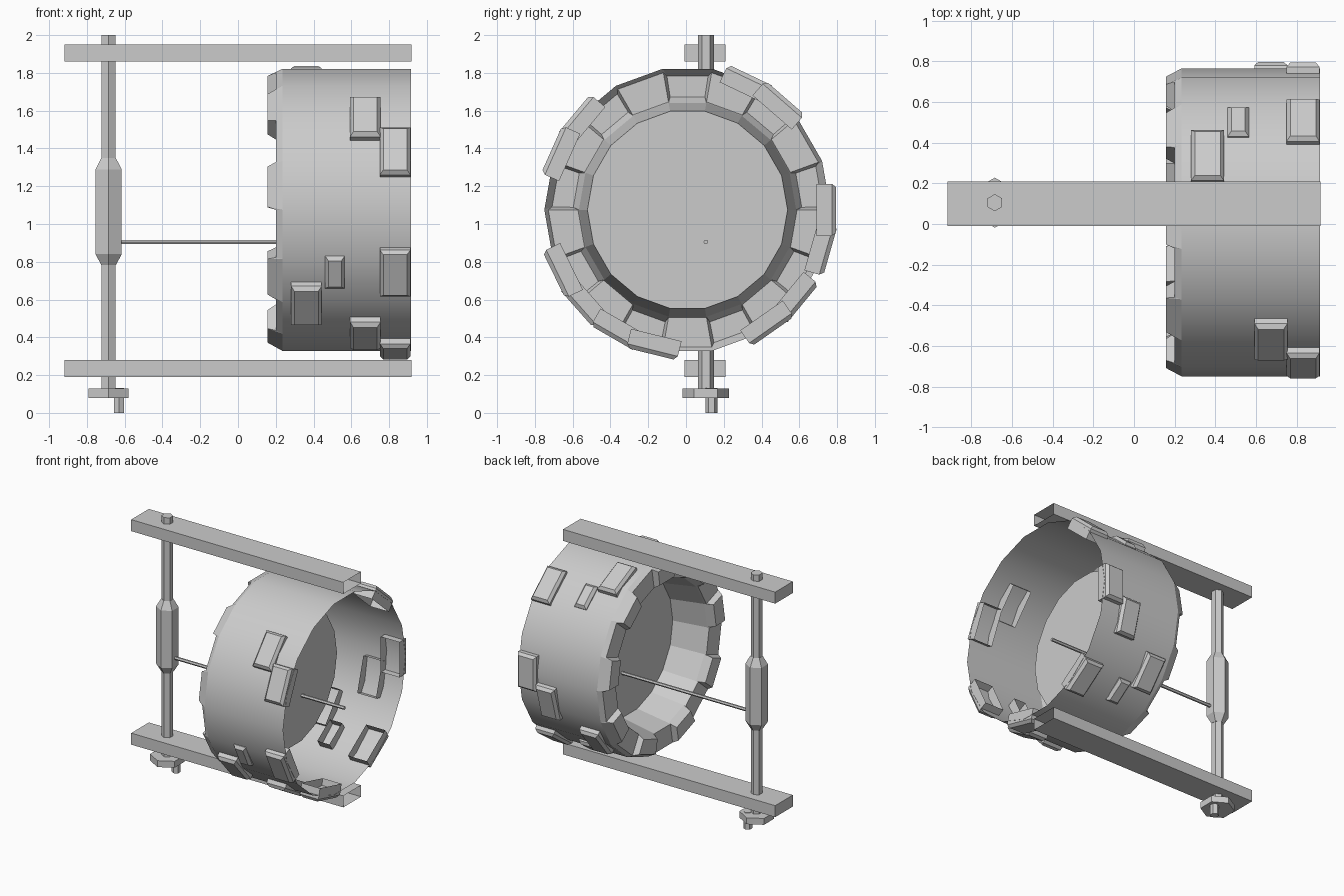
import bpy, bmesh, math
from mathutils import Matrix, Vector

cube = bpy.data.objects.get("Cube")
if cube:
    bpy.data.objects.remove(cube, do_unlink=True)

grey = bpy.data.materials.new("light_grey")
grey.use_nodes = True
grey.diffuse_color = (0.6, 0.6, 0.6, 1)
grey.node_tree.nodes["Principled BSDF"].inputs["Base Color"].default_value = (0.6, 0.6, 0.6, 1)

SIDES = 18
STEP = 2 * math.pi / SIDES
HUB_Y, HUB_Z = 0.008, 1.075
DRUM_R, DRUM_X0, DRUM_X1 = 0.758, 0.235, 0.915
POLE_X, POLE_Y = -0.685, 0.105


def finish(name, bm, smooth=False):
    bmesh.ops.remove_doubles(bm, verts=bm.verts, dist=0.0005)
    mesh = bpy.data.meshes.new(name)
    bm.to_mesh(mesh)
    bm.free()
    mesh.materials.append(grey)
    ob = bpy.data.objects.new(name, mesh)
    bpy.context.collection.objects.link(ob)
    if smooth:
        bpy.ops.object.select_all(action='DESELECT')
        bpy.context.view_layer.objects.active = ob
        ob.select_set(True)
        bpy.ops.object.shade_smooth_by_angle(angle=math.radians(30))
    return ob


def polar(x, r, a):
    """Point around the drum axis; angle runs from up towards the back."""
    return Vector((x, HUB_Y + r * math.sin(a), HUB_Z + r * math.cos(a)))


def add_quad(bm, points):
    bm.faces.new([bm.verts.new(p) for p in points])


def lathe(name, rings, x, y, sides=6):
    """Upright prism through (z, radius) rings, capped at both ends."""
    bm = bmesh.new()
    loops = []
    for z, r in rings:
        loops.append([bm.verts.new((x + r * math.sin(2 * math.pi * i / sides),
                                    y + r * math.cos(2 * math.pi * i / sides), z))
                      for i in range(sides)])
    for a, b in zip(loops, loops[1:]):
        for i in range(sides):
            j = (i + 1) % sides
            bm.faces.new((a[i], b[i], b[j], a[j]))
    bm.faces.new(loops[0])
    bm.faces.new(loops[-1][::-1])
    return finish(name, bm)


# Drum wall: open shell
bm = bmesh.new()
for i in range(SIDES):
    a, b = (i - 0.5) * STEP, (i + 0.5) * STEP
    add_quad(bm, [polar(DRUM_X0, DRUM_R, a), polar(DRUM_X0, DRUM_R, b),
                  polar(DRUM_X1, DRUM_R, b), polar(DRUM_X1, DRUM_R, a)])
finish("drum_wall", bm, smooth=True)

# Toothed rim: alternating raised and low sectors, running into the recessed cone
low = [(DRUM_X0, DRUM_R), (0.2, 0.737), (0.2, 0.58), (0.215, 0.575), (0.48, 0.53)]
high = [(DRUM_X0, DRUM_R), (0.157, 0.717), (0.157, 0.605), (0.215, 0.575), (0.48, 0.53)]
bm = bmesh.new()
for i in range(SIDES):
    raised = i % 2 == 0
    profile = high if raised else low
    start, end = [], []
    for k, (x, r) in enumerate(profile):
        half = STEP / 2 - (0.022 if raised and k in (1, 2) else 0)
        start.append(polar(x, r, i * STEP - half))
        end.append(polar(x, r, i * STEP + half))
    for k in range(len(profile) - 1):
        add_quad(bm, [start[k], start[k + 1], end[k + 1], end[k]])
    if raised:
        # slanted flanks down to the low neighbours
        for edge, side in ((start, -0.5), (end, 0.5)):
            base = [polar(x, r, (i + side) * STEP) for x, r in low]
            add_quad(bm, [edge[1], edge[2], base[2], base[1]])
            bm.faces.new([bm.verts.new(p) for p in (edge[0], edge[1], base[1])])
            bm.faces.new([bm.verts.new(p) for p in (edge[2], edge[3], base[2])])
bmesh.ops.remove_doubles(bm, verts=bm.verts, dist=0.0005)
bmesh.ops.recalc_face_normals(bm, faces=bm.faces)
finish("toothed_rim", bm)

# Inner plate closing the cone
bm = bmesh.new()
bm.faces.new([bm.verts.new(polar(0.48, 0.53, (i + 0.5) * STEP)) for i in range(SIDES)])
finish("inner_plate", bm)


def tread_block(name, x, degrees, width=0.162, length=0.275, top=0.787):
    """Block with a chamfered top and open underside, set through the drum wall."""
    bm = bmesh.new()
    loops = []
    for r, inset in ((0.683, 0), (top - 0.022, 0), (top, 0.018)):
        w, l = width / 2 - inset, length / 2 - inset
        loops.append([bm.verts.new((sx * w, sy * l, r))
                      for sx, sy in ((-1, -1), (1, -1), (1, 1), (-1, 1))])
    for a, b in zip(loops, loops[1:]):
        for i in range(4):
            j = (i + 1) % 4
            bm.faces.new((a[i], a[j], b[j], b[i]))
    bm.faces.new(loops[-1])
    turn = Matrix.Translation((x, HUB_Y, HUB_Z)) @ Matrix.Rotation(-math.radians(degrees), 4, 'X')
    bm.transform(turn)
    return finish(name, bm)


# Tread groups: three triples and three pairs around the drum
for n, angle in enumerate((41, 145, 244)):
    tread_block(f"tread_triple_outer_{n}", 0.832, angle)
    tread_block(f"tread_triple_small_{n}", 0.513, angle, width=0.104, length=0.19, top=0.775)
    tread_block(f"tread_triple_inner_{n}", 0.362, angle - 15.5)
for n, angle in enumerate((90, 194, 294)):
    tread_block(f"tread_pair_outer_{n}", 0.832, angle)
    tread_block(f"tread_pair_inner_{n}", 0.674, angle + 16)

# Beams above and below, open at the drum end
for name, z in (("top_beam", 1.905), ("bottom_beam", 0.235)):
    bm = bmesh.new()
    bmesh.ops.create_cube(bm, size=1)
    ends = [f for f in bm.faces if f.normal.x > 0.9]
    bmesh.ops.delete(bm, geom=ends, context='FACES_ONLY')
    bm.transform(Matrix.Translation((0, 0.1, z)) @ Matrix.Diagonal((1.836, 0.218, 0.09, 1)))
    finish(name, bm)

# Six-sided pole, its thick sleeve, the foot nut and the crank pin
lathe("pole", [(0.1, 0.042), (2.0, 0.042)], POLE_X, POLE_Y)
lathe("pole_sleeve", [(0.782, 0.044), (0.84, 0.08), (1.288, 0.08), (1.35, 0.044)], POLE_X, POLE_Y)
lathe("foot_nut", [(0.08, 0.123), (0.13, 0.123)], POLE_X, POLE_Y)
lathe("crank_pin", [(0.0, 0.032), (0.133, 0.032)], -0.63, 0.136)

# Axle rod from the sleeve through the inner plate
rod = lathe("axle_rod", [(-0.68, 0.013), (0.85, 0.013)], 0, 0)
rod.data.transform(Matrix.Translation((0, 0.105, 0.905)) @ Matrix.Rotation(math.pi / 2, 4, 'Y'))
